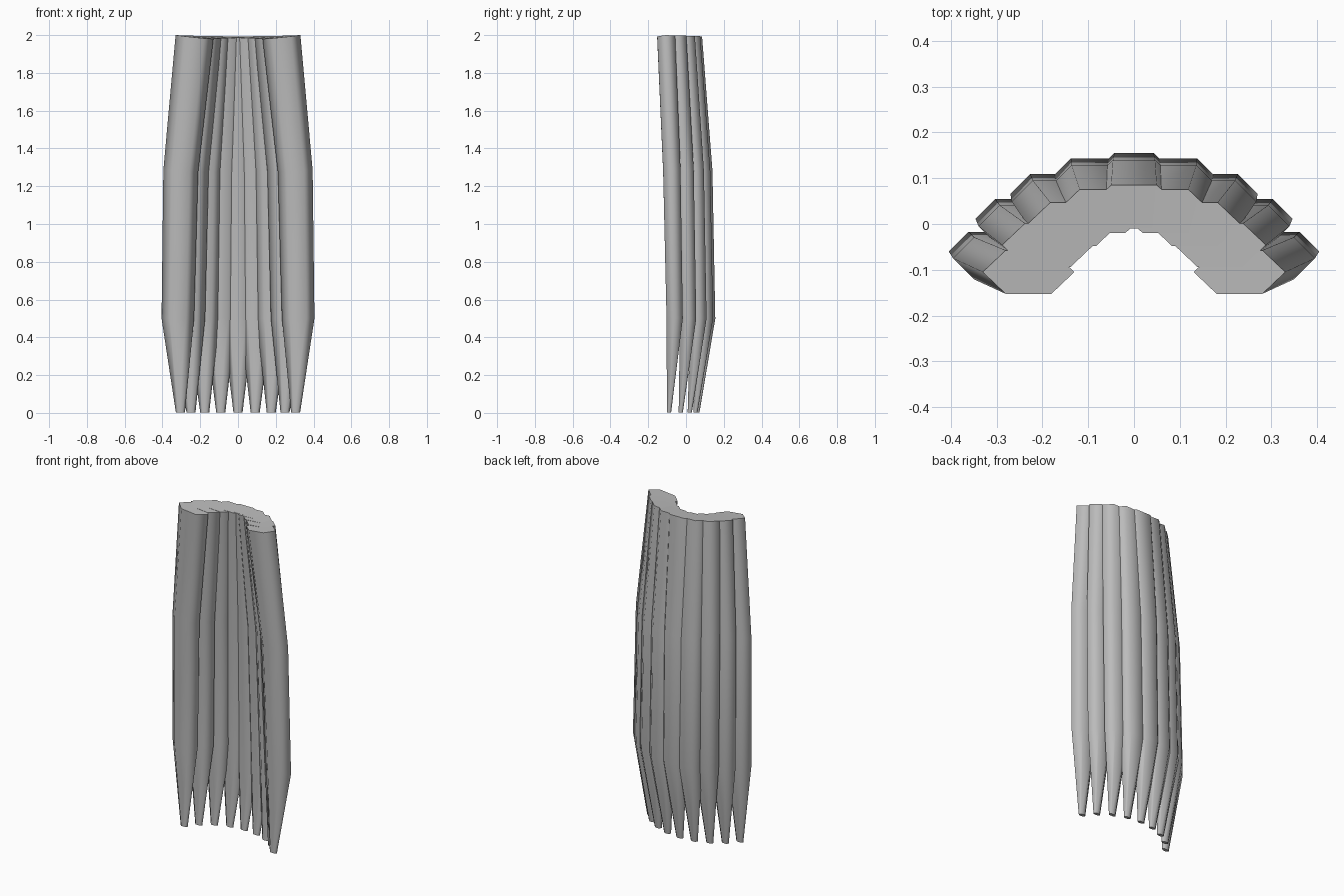
import bpy, bmesh, math
from mathutils import Vector

if "Cube" in bpy.data.objects:
    bpy.data.objects.remove(bpy.data.objects["Cube"])

grey = bpy.data.materials.new("neutral_grey")
grey.diffuse_color = (0.5, 0.5, 0.5, 1)
grey.use_nodes = True
grey.node_tree.nodes["Principled BSDF"].inputs["Base Color"].default_value = grey.diffuse_color

# Levels of the fan: z, arc radius x, arc radius y, y of the middle strand,
# half width and half depth of the strand's six-sided section
LEVELS = [
    (0.002, 0.352, 0.300, 0.060, 0.024, 0.011),
    (0.500, 0.368, 0.344, 0.112, 0.086, 0.043),
    (1.280, 0.350, 0.338, 0.094, 0.092, 0.046),
    (1.990, 0.266, 0.285, 0.0375, 0.100, 0.0475),
]


def strand(name, angle):
    """One tapered six-sided lock that follows the arc at the given angle."""
    centres = [Vector((rx * math.sin(angle), y0 - ry * (1 - math.cos(angle)), z))
               for z, rx, ry, y0, w, d in LEVELS]
    bm = bmesh.new()
    rings = []
    for i, c in enumerate(centres):
        w, d = LEVELS[i][4:]
        # section is square to the path direction
        t = centres[min(i + 1, 3)] - centres[max(i - 1, 0)]
        ring = []
        for k in range(6):
            a = k * math.pi / 3
            dx = w * math.cos(a)
            dy = d * math.sin(a) / math.sin(math.pi / 3)
            dz = -(dx * t.x + dy * t.y) / t.z
            ring.append(bm.verts.new(c + Vector((dx, dy, dz))))
        rings.append(ring)
    for lo, hi in zip(rings, rings[1:]):
        for k in range(6):
            n = (k + 1) % 6
            bm.faces.new((lo[k], lo[n], hi[n], hi[k])).smooth = True
    # flat end caps with crisp rims
    for cap in (bm.faces.new(rings[0][::-1]), bm.faces.new(rings[-1])):
        for e in cap.edges:
            e.smooth = False
    bm.normal_update()
    mesh = bpy.data.meshes.new(name)
    bm.to_mesh(mesh)
    bm.free()
    mesh.materials.append(grey)
    bpy.context.collection.objects.link(bpy.data.objects.new(name, mesh))


# Nine strands, 15 degrees apart
for i in range(-4, 5):
    strand(f"strand_{i + 5}", math.radians(15 * i))
